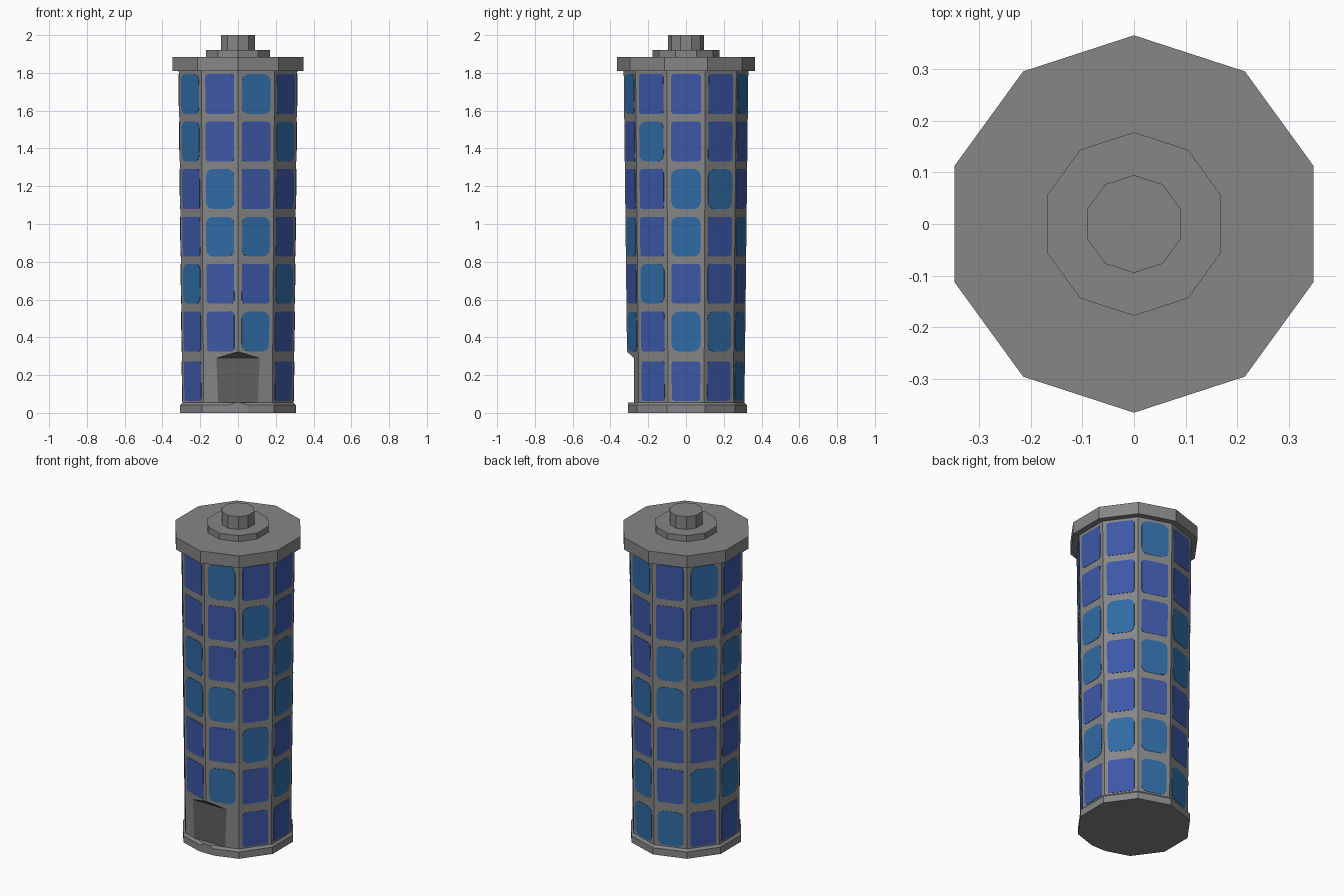
import bpy, bmesh, math
from mathutils import Vector

if "Cube" in bpy.data.objects:
    bpy.data.objects.remove(bpy.data.objects["Cube"])

SIDES = 10


def material(name, rgb):
    m = bpy.data.materials.new(name)
    lin = [(c / 255 / 12.92) if c < 11 else ((c / 255 + 0.055) / 1.055) ** 2.4 for c in rgb]
    m.diffuse_color = (*lin, 1)
    m.use_nodes = True
    m.node_tree.nodes["Principled BSDF"].inputs["Base Color"].default_value = m.diffuse_color
    return m


grey = material("concrete grey", (134, 134, 134))
dark = material("door grey", (96, 96, 96))
blue = material("royal blue glass", (61, 88, 168))
teal = material("teal blue glass", (48, 107, 165))


def finish(name, bm, mats):
    bmesh.ops.recalc_face_normals(bm, faces=bm.faces)
    me = bpy.data.meshes.new(name)
    bm.to_mesh(me)
    bm.free()
    for m in mats:
        me.materials.append(m)
    ob = bpy.data.objects.new(name, me)
    bpy.context.collection.objects.link(ob)
    return ob


def decagon_stack(profile):
    """Closed ten-sided solid through (radius, z) rings, one corner facing front."""
    bm = bmesh.new()
    rings = []
    for r, z in profile:
        rings.append([bm.verts.new((r * math.cos(a), r * math.sin(a), z))
                      for a in (math.pi / 2 + i * math.tau / SIDES for i in range(SIDES))])
    for lo, hi in zip(rings, rings[1:]):
        for i in range(SIDES):
            j = (i + 1) % SIDES
            bm.faces.new((lo[i], lo[j], hi[j], hi[i]))
    bm.faces.new(rings[0][::-1])
    bm.faces.new(rings[-1])
    return bm


# Tapered tower body
Z0, Z1, R0, R1 = 0.03, 1.82, 0.309, 0.33


def body_radius(z):
    return R0 + (R1 - R0) * (z - Z0) / (Z1 - Z0)


body = finish("tower_body", decagon_stack([(R0, Z0), (R1, Z1)]), [grey, dark])

# Entrance recess cut into the front corner
bm = bmesh.new()
profile = [(-0.275, 0), (-0.275, 0.29), (-0.308, 0.32), (-0.40, 0.404), (-0.40, 0)]
face = bm.faces.new([bm.verts.new((-0.3, y, z)) for y, z in profile])
ext = bmesh.ops.extrude_face_region(bm, geom=[face])
bmesh.ops.translate(bm, vec=(0.6, 0, 0),
                    verts=[v for v in ext["geom"] if isinstance(v, bmesh.types.BMVert)])
cutter = finish("entrance_cutter", bm, [])
cutter.hide_render = True
mod = body.modifiers.new("entrance", "BOOLEAN")
mod.operation = "DIFFERENCE"
mod.solver = "EXACT"
mod.object = cutter
bpy.context.view_layer.objects.active = body
bpy.ops.object.modifier_apply(modifier=mod.name)
bpy.data.objects.remove(cutter)
for p in body.data.polygons:
    cut = 0.05 < p.center.z < 0.4 and (p.normal.y < -0.98 or p.normal.z < -0.4)
    p.material_index = 1 if cut else 0

# Base plinth with its front corner trimmed
bm = decagon_stack([(0.322, 0), (0.322, 0.042), (0.309, 0.055)])
res = bmesh.ops.bisect_plane(bm, geom=bm.verts[:] + bm.edges[:] + bm.faces[:],
                             plane_co=(0, -0.306, 0), plane_no=(0, -1, 0), clear_outer=True)
bmesh.ops.holes_fill(bm, edges=[e for e in bm.edges if e.is_boundary])
finish("base_plinth", bm, [grey])

# Roof slab and two stacked tiers
for name, r, lo, hi in [("roof_slab", 0.366, 1.81, 1.885),
                        ("roof_tier", 0.178, 1.88, 1.922),
                        ("roof_knob", 0.095, 1.915, 2.0)]:
    finish(name, decagon_stack([(r, lo), (r, hi)]), [grey])

# Windows: one column per side, top to bottom (D royal, L teal, - none)
columns = {-144: "LLDDLDD", -108: "DDLLDD-", -72: "LDDLDL-", -36: "DLDDLDD",
           0: "DDLLDLD", 36: "DDLDDLD", 72: "LDDLDLL", 108: "DDLLDDL",
           144: "LDLDDLD", 180: "DDLDDLD"}
row_z = [1.688, 1.437, 1.185, 0.933, 0.684, 0.431, 0.168]
HALF_H = 0.105
APO = math.cos(math.pi / SIDES)


def window(bm, angle, zc, corner, index):
    a = math.radians(angle)
    out, side = Vector((math.cos(a), math.sin(a), 0)), Vector((-math.sin(a), math.cos(a), 0))
    half_w = 0.243 * body_radius(zc)
    outline = []
    for k, (sx, sz) in enumerate([(1, 1), (-1, 1), (-1, -1), (1, -1)]):
        for s in range(4):
            t = math.pi / 2 * (k + s / 3)
            outline.append((sx * (half_w - corner) + corner * math.cos(t),
                            sz * (HALF_H - corner) + corner * math.sin(t)))
    rings = []
    for lift in (-0.003, 0.002):
        ring = []
        for u, w in outline:
            z = zc + w
            u *= body_radius(z) / body_radius(zc)
            p = out * (body_radius(z) * APO + lift) + side * u
            ring.append(bm.verts.new((p.x, p.y, z)))
        rings.append(ring)
    n = len(outline)
    faces = [bm.faces.new(rings[0][::-1]), bm.faces.new(rings[1])]
    for i in range(n):
        j = (i + 1) % n
        faces.append(bm.faces.new((rings[0][i], rings[0][j], rings[1][j], rings[1][i])))
    for f in faces:
        f.material_index = index


bm = bmesh.new()
for angle, pattern in columns.items():
    for z, c in zip(row_z, pattern):
        if c != "-":
            window(bm, angle, z, 0.036 if c == "L" else 0.016, 1 if c == "L" else 0)
finish("windows", bm, [blue, teal])
